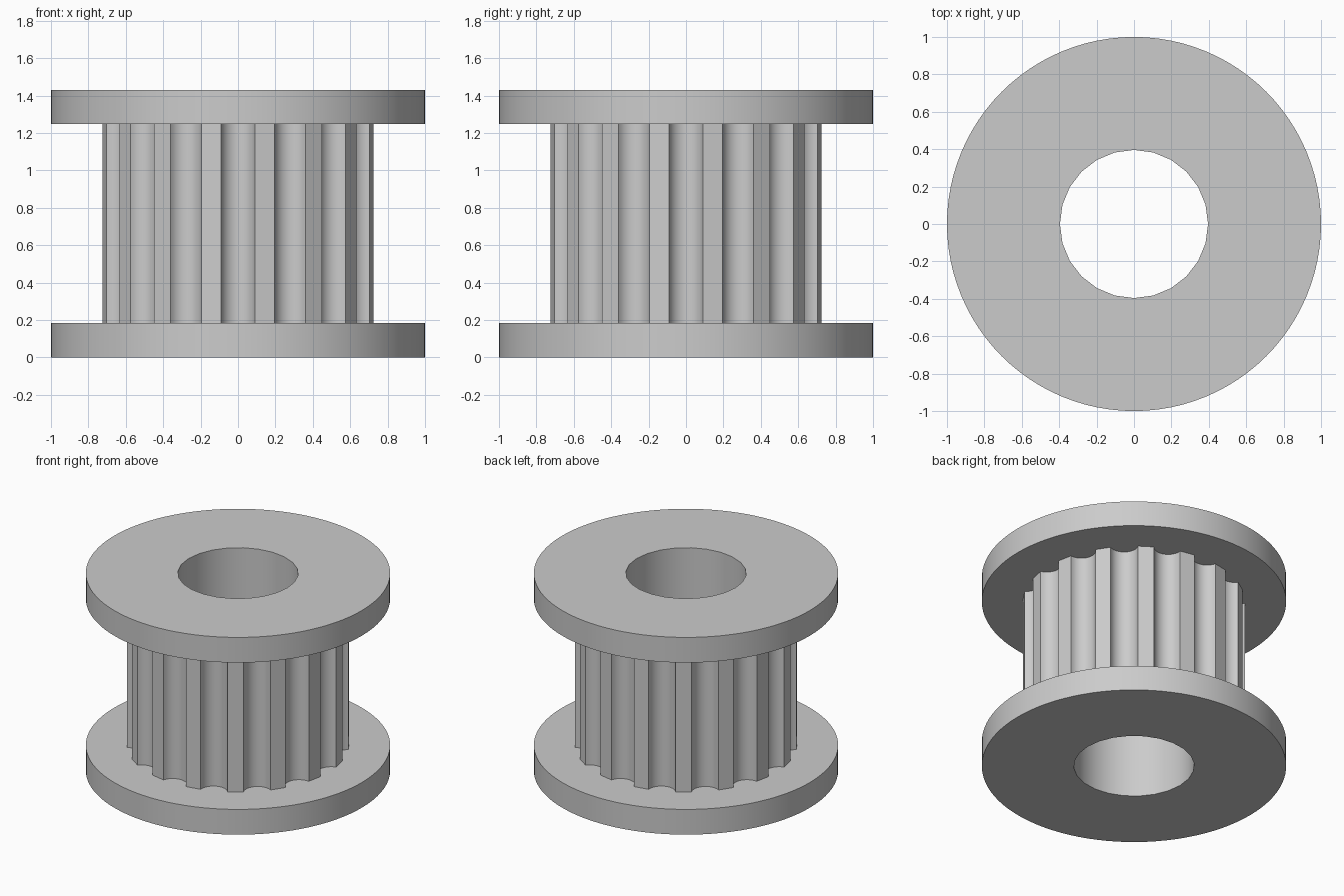
import bpy
import bmesh
from math import sin, cos, pi, radians, atan2

cube = bpy.data.objects.get("Cube")
if cube:
    bpy.data.objects.remove(cube, do_unlink=True)

TEETH = 16
TOOTH_R = 0.73               # radius at the tooth corners
GROOVE_HALF = radians(7.1)   # half the angle of a groove opening
GROOVE_DEPTH = 0.07
ARC_STEPS = 12
BORE_R = 0.396
FLANGE_T = 0.183
HEIGHT = 1.43

grey = bpy.data.materials.new("plain grey")
grey.use_nodes = True
colour = (0.6, 0.6, 0.6, 1)
grey.diffuse_color = colour
grey.node_tree.nodes["Principled BSDF"].inputs["Base Color"].default_value = colour


def circle(radius, sides):
    return [(radius * cos(2 * pi * i / sides), radius * sin(2 * pi * i / sides))
            for i in range(sides)]


def toothed_profile():
    """Flat-topped teeth separated by round grooves."""
    half = TOOTH_R * sin(GROOVE_HALF)
    chord = TOOTH_R * cos(GROOVE_HALF)
    r = (half ** 2 + GROOVE_DEPTH ** 2) / (2 * GROOVE_DEPTH)
    centre = chord - GROOVE_DEPTH + r
    sweep = atan2(half, centre - chord)
    points = []
    for t in range(TEETH):
        a = 2 * pi * t / TEETH
        for i in range(ARC_STEPS + 1):
            b = sweep * (2 * i / ARC_STEPS - 1)
            u, v = centre - r * cos(b), r * sin(b)
            points.append((u * cos(a) - v * sin(a), u * sin(a) + v * cos(a)))
    return points


def hollow_prism(name, outer, inner, z0, z1, capped):
    bm = bmesh.new()
    rims = {z0: [], z1: []}
    for loop, inward in ((outer, False), (inner, True)):
        low = [bm.verts.new((x, y, z0)) for x, y in loop]
        high = [bm.verts.new((x, y, z1)) for x, y in loop]
        for i in range(len(loop)):
            j = (i + 1) % len(loop)
            quad = [low[i], low[j], high[j], high[i]]
            bm.faces.new(quad[::-1] if inward else quad)
            rims[z0].append(bm.edges.get((low[i], low[j])))
            rims[z1].append(bm.edges.get((high[i], high[j])))
    if capped:
        for edges in rims.values():
            bmesh.ops.triangle_fill(bm, edges=edges, use_beauty=True)
        bmesh.ops.recalc_face_normals(bm, faces=bm.faces[:])
    mesh = bpy.data.meshes.new(name)
    bm.to_mesh(mesh)
    bm.free()
    mesh.materials.append(grey)
    obj = bpy.data.objects.new(name, mesh)
    bpy.context.collection.objects.link(obj)
    bpy.ops.object.select_all(action='DESELECT')
    obj.select_set(True)
    bpy.context.view_layer.objects.active = obj
    bpy.ops.object.shade_smooth_by_angle(angle=radians(30))
    return obj


bore = circle(BORE_R, 24)
rim = circle(1, 96)

# Two plain flanges with a toothed core between them, bored right through
hollow_prism("lower_flange", rim, bore, 0, FLANGE_T, True)
hollow_prism("upper_flange", rim, bore, HEIGHT - FLANGE_T, HEIGHT, True)
hollow_prism("toothed_core", toothed_profile(), bore, FLANGE_T, HEIGHT - FLANGE_T, False)
